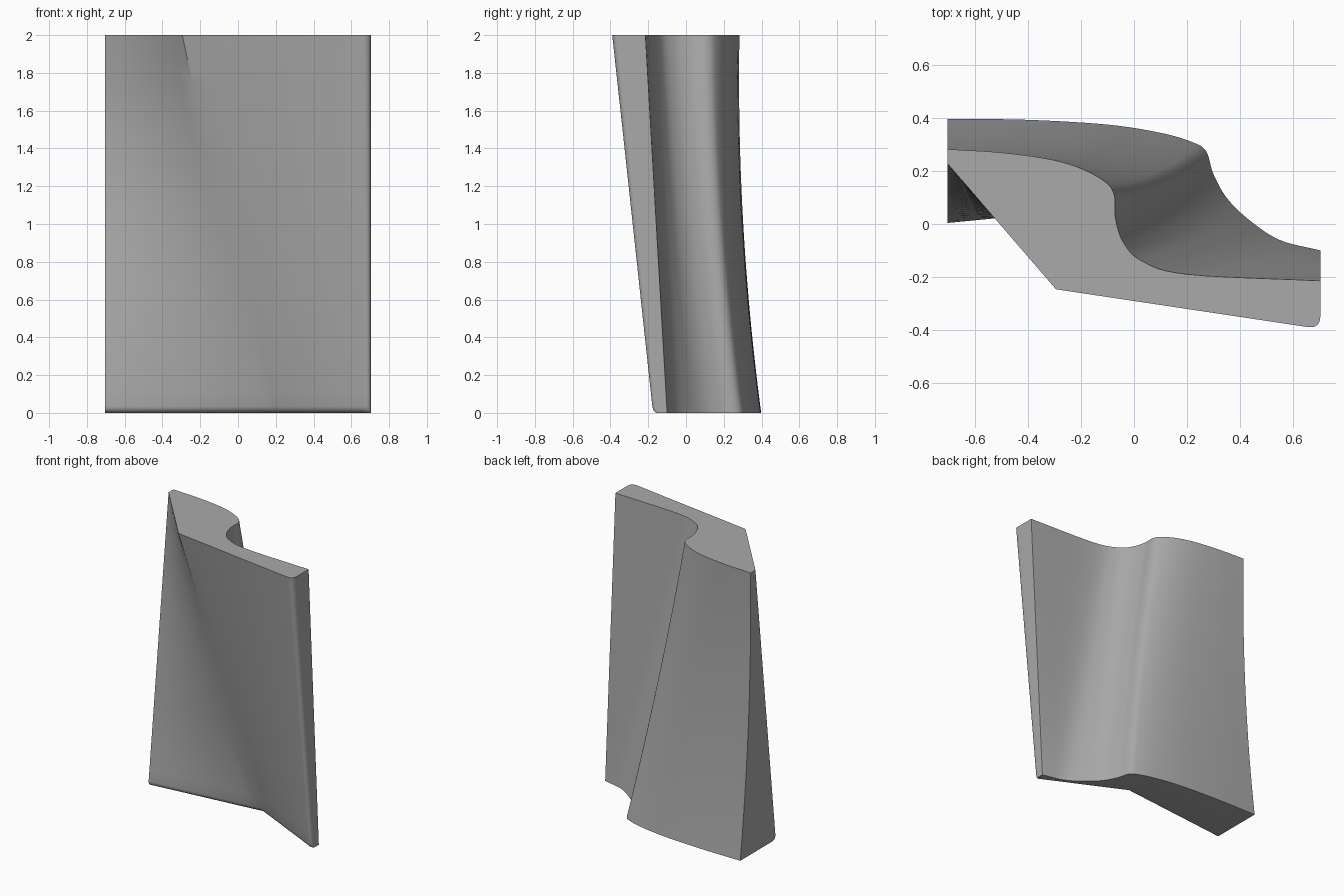
import bpy, bmesh, math
from mathutils import Vector

if "Cube" in bpy.data.objects:
    bpy.data.objects.remove(bpy.data.objects["Cube"], do_unlink=True)

HALF, HEIGHT, LEVELS, FILLET, CORNER = 0.705, 2.0, 24, 0.035, 0.05

# Rear S-shaped edge, at the bottom and at the top
BACK_LOW = [(-HALF, .398), (-.4, .394), (-.1, .376), (.1, .345), (.22, .31), (.273, .275),
            (.30, .19), (.35, .1), (.43, .02), (.55, -.06), (HALF, -.1)]
BACK_TOP = [(-HALF, .283), (-.5, .27), (-.32, .245), (-.2, .21), (-.11, .16), (-.075, .11),
            (-.07, .02), (-.04, -.07), (.03, -.14), (.2, -.19), (HALF, -.215)]
# Front edge: outer corner, crease, thin end
FRONT_LOW = [(HALF, -.19), (.13, .09), (-HALF, 0)]
FRONT_TOP = [(HALF, -.397), (-.295, -.247), (-HALF, .228)]


def smooth_path(points, steps=6):
    """Catmull-Rom curve through the points."""
    p = [Vector(q) for q in points]
    p = [2 * p[0] - p[1]] + p + [2 * p[-1] - p[-2]]
    out = []
    for a, b, c, d in zip(p, p[1:], p[2:], p[3:]):
        for i in range(steps):
            t = i / steps
            out.append(.5 * (2 * b + (c - a) * t + (2 * a - 5 * b + 4 * c - d) * t * t
                             + (3 * b - a - 3 * c + d) * t ** 3))
    return out + [p[-2]]


def front_path(points, steps=8):
    """Straight front edges with a rounded outer corner."""
    corner, crease, end = [Vector(q) for q in points]
    start = corner + Vector((0, CORNER))
    stop = corner + (crease - corner).normalized() * CORNER
    out = []
    for i in range(steps):
        t = i / steps
        out.append(start * (1 - t) ** 2 + corner * 2 * t * (1 - t) + stop * t * t)
    out += [stop.lerp(crease, i / steps) for i in range(steps)]
    return out + [crease.lerp(end, i / steps) for i in range(steps + 1)]


back_low, back_top = smooth_path(BACK_LOW), smooth_path(BACK_TOP)
front_low, front_top = front_path(FRONT_LOW), front_path(FRONT_TOP)


def section(z):
    """Closed cross-section of the block at height z."""
    t = z / HEIGHT
    ring = []
    for i, (a, b) in enumerate(zip(back_low, back_top)):
        p = a.lerp(b, t)
        u = i / (len(back_low) - 1)
        bow = .15 * t * (1 - t) * (1 - u * u)     # hollow of the rear face
        ring.append((p.x, p.y - bow, z))
    # rounded lower front edge
    h = max(0, FILLET - z)
    tuck = FILLET - math.sqrt(max(0, FILLET ** 2 - h * h))
    for i, (a, b) in enumerate(zip(front_low, front_top)):
        p = a.lerp(b, t)
        ring.append((p.x, p.y + tuck * min(1, i / 8), z))
    return ring


# Loft the block from the bottom section to the top section
heights = [FILLET * (1 - math.cos(math.pi / 2 * i / 5)) for i in range(5)]
heights += [FILLET + (HEIGHT - FILLET) * i / LEVELS for i in range(LEVELS + 1)]
bm = bmesh.new()
rings = [[bm.verts.new(co) for co in section(z)] for z in heights]
count = len(rings[0])
for low, high in zip(rings, rings[1:]):
    for i in range(count):
        j = (i + 1) % count
        bm.faces.new((low[i], low[j], high[j], high[i]))
bm.faces.new(rings[0])
bm.faces.new(rings[-1])
bmesh.ops.recalc_face_normals(bm, faces=bm.faces)
mesh = bpy.data.meshes.new("twisted_block")
bm.to_mesh(mesh)
bm.free()
block = bpy.data.objects.new("twisted_block", mesh)
bpy.context.collection.objects.link(block)

# Plain grey
grey = bpy.data.materials.new("plain_grey")
grey.use_nodes = True
colour = (.4, .4, .4, 1)
grey.diffuse_color = colour
grey.node_tree.nodes["Principled BSDF"].inputs["Base Color"].default_value = colour
mesh.materials.append(grey)

bpy.context.view_layer.objects.active = block
block.select_set(True)
bpy.ops.object.shade_smooth_by_angle(angle=math.radians(30))
